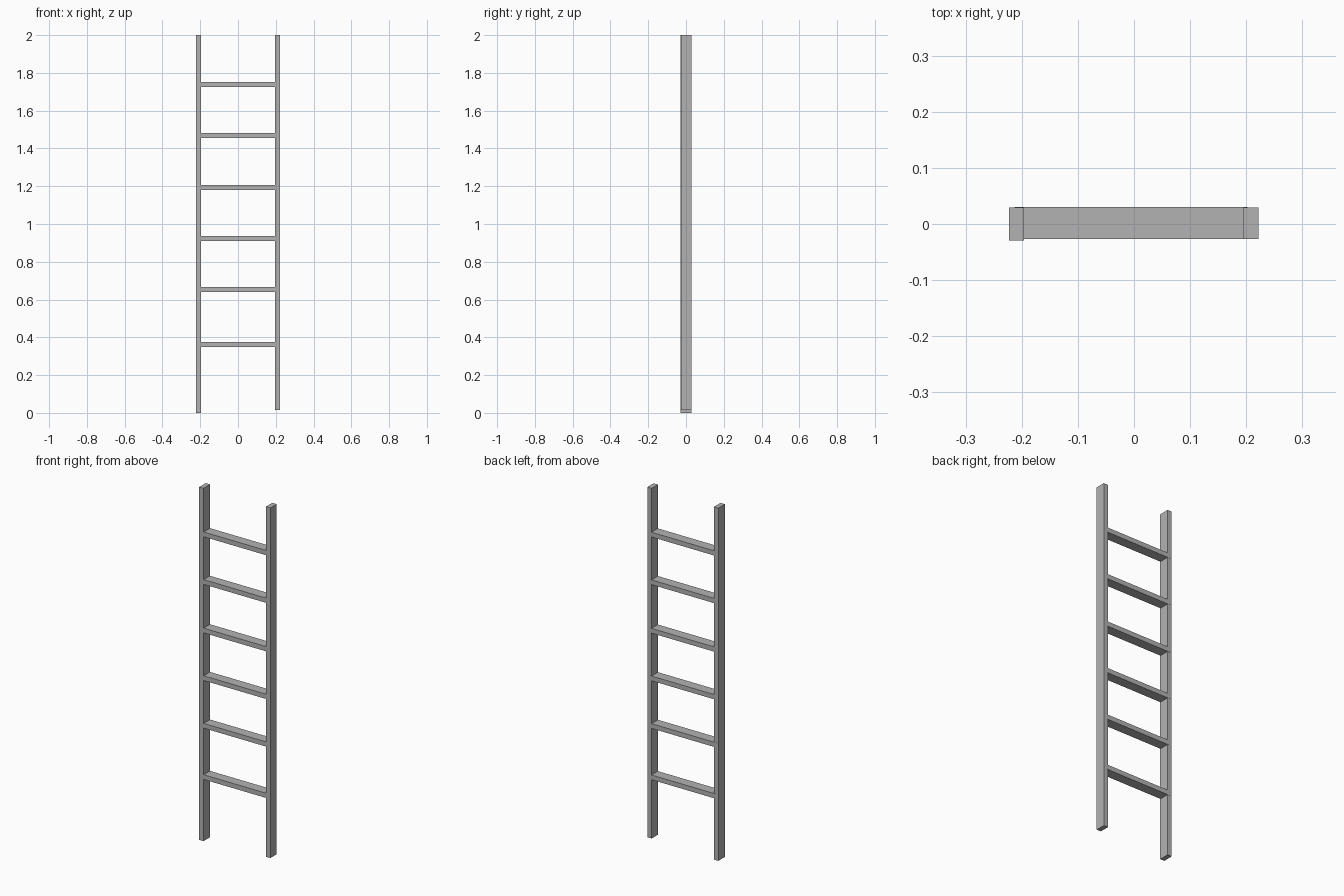
import bpy
import bmesh
from mathutils import Vector

default_cube = bpy.data.objects.get("Cube")
if default_cube:
    bpy.data.objects.remove(default_cube, do_unlink=True)

# One plain grey for the whole ladder
grey = bpy.data.materials.new("grey")
grey.use_nodes = True
colour = (0.45, 0.45, 0.45, 1)
grey.diffuse_color = colour
grey.node_tree.nodes["Principled BSDF"].inputs["Base Color"].default_value = colour


def add_box(name, low, high):
    """Flat-shaded box between two opposite corners."""
    low, high = Vector(low), Vector(high)
    bm = bmesh.new()
    bmesh.ops.create_cube(bm, size=1)
    bmesh.ops.scale(bm, vec=high - low, verts=bm.verts)
    bmesh.ops.translate(bm, vec=(low + high) / 2, verts=bm.verts)
    mesh = bpy.data.meshes.new(name)
    bm.to_mesh(mesh)
    bm.free()
    mesh.materials.append(grey)
    obj = bpy.data.objects.new(name, mesh)
    bpy.context.collection.objects.link(obj)
    return obj


# Side rails, the left one slightly shorter at the foot
add_box("right_rail", (-0.223, -0.029, 0), (-0.196, 0.029, 2))
add_box("left_rail", (0.195, -0.027, 0.015), (0.222, 0.029, 2))

# Rungs, let into both rails
RUNG_HEIGHTS = (0.362, 0.653, 0.923, 1.193, 1.468, 1.738)
HALF_THICKNESS = 0.0135
for number, z in enumerate(RUNG_HEIGHTS, 1):
    add_box(f"rung_{number}",
            (-0.213, -0.027, z - HALF_THICKNESS),
            (0.202, 0.030, z + HALF_THICKNESS))
